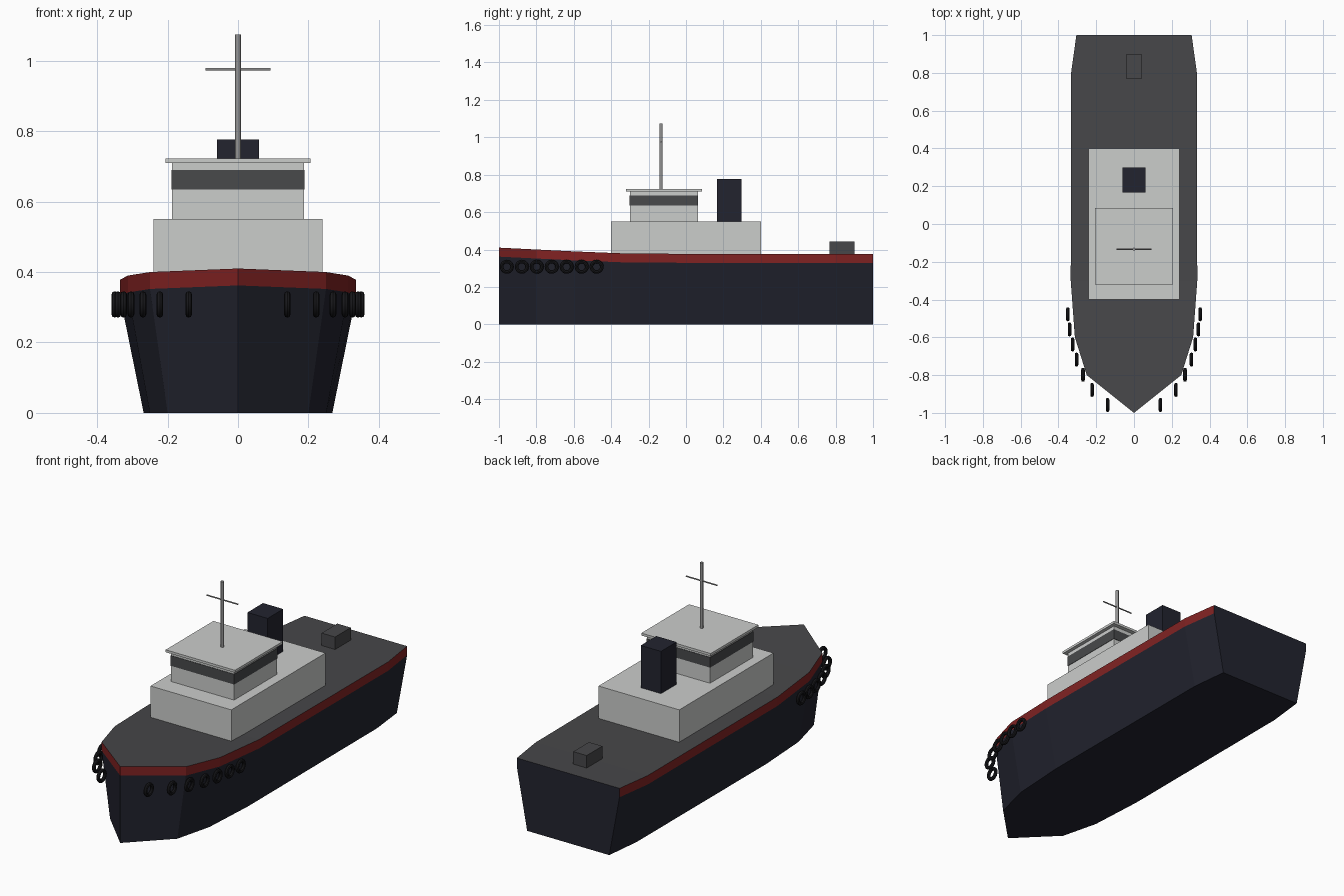
import bpy, bmesh, math
from mathutils import Vector

if "Cube" in bpy.data.objects:
    bpy.data.objects.remove(bpy.data.objects["Cube"], do_unlink=True)


def material(name, r, g, b):
    m = bpy.data.materials.new(name)
    m.use_nodes = True
    m.diffuse_color = (r, g, b, 1)
    m.node_tree.nodes["Principled BSDF"].inputs["Base Color"].default_value = (r, g, b, 1)
    return m


NAVY = material("navy hull", .016, .017, .028)
RED = material("red stripe", .22, .016, .016)
DECK = material("dark grey deck", .063, .063, .067)
WHITE = material("off white", .6, .61, .6)
GLASS = material("window grey", .065, .067, .07)
METAL = material("mast grey", .3, .3, .3)
RUBBER = material("black rubber", .009, .009, .011)


def finish(name, bm, *mats):
    bmesh.ops.remove_doubles(bm, verts=bm.verts, dist=1e-5)
    bmesh.ops.recalc_face_normals(bm, faces=bm.faces)
    mesh = bpy.data.meshes.new(name)
    bm.to_mesh(mesh)
    bm.free()
    for m in mats:
        mesh.materials.append(m)
    obj = bpy.data.objects.new(name, mesh)
    bpy.context.collection.objects.link(obj)
    return obj


def box(name, half_width, y0, y1, z0, z1, mat):
    bm = bmesh.new()
    bmesh.ops.create_cube(bm, size=1)
    for v in bm.verts:
        v.co = Vector((v.co.x * 2 * half_width,
                       (y0 + y1) / 2 + v.co.y * (y1 - y0),
                       (z0 + z1) / 2 + v.co.z * (z1 - z0)))
    return finish(name, bm, mat)


def smooth(obj):
    bpy.ops.object.select_all(action='DESELECT')
    obj.select_set(True)
    bpy.context.view_layer.objects.active = obj
    bpy.ops.object.shade_smooth_by_angle(angle=math.radians(40))


def rod(name, radius, length, loc, rot=(0, 0, 0)):
    bpy.ops.mesh.primitive_cylinder_add(vertices=12, radius=radius, depth=length,
                                        location=loc, rotation=rot)
    obj = bpy.context.object
    obj.name = name
    obj.data.materials.append(METAL)
    smooth(obj)


# Hull: stations of (y, half beam, deck height), lofted from keel to rail
stations = [(-1, 0, .41), (-.8, .25, .40), (-.6, .313, .39), (-.3, .335, .378),
            (.8, .333, .375), (1, .305, .375)]
bm = bmesh.new()
sections = []
for y, w, top in stations:
    half = [(.8 * w, 0), (w, top - .048), (w, top)]
    ring = [(x, z) for x, z in half] + [(-x, z) for x, z in reversed(half)]
    sections.append([bm.verts.new((x, y, z)) for x, z in ring])

# Strip order around a section: side, stripe, deck, stripe, side, bottom
strip_material = [0, 1, 2, 1, 0, 0]
for a, b in zip(sections, sections[1:]):
    for i, slot in enumerate(strip_material):
        j = (i + 1) % len(a)
        face = bm.faces.new((a[i], a[j], b[j], b[i]))
        face.material_index = slot
bm.faces.new(sections[-1])
finish("hull", bm, NAVY, RED, DECK)

# Superstructure
box("deckhouse", .24, -.4, .4, .37, .55, WHITE)
box("wheelhouse", .187, -.3, .063, .55, .712, WHITE)
box("window_band", .189, -.302, .065, .635, .69, GLASS)
box("wheelhouse_roof", .206, -.32, .085, .71, .723, WHITE)
box("funnel", .06, .166, .298, .55, .777, NAVY)
box("winch", .04, .767, .9, .37, .442, DECK)

# Mast and crossbar
rod("mast", .008, .355, (0, -.133, .8975))
rod("mast_crossbar", .0035, .186, (0, -.133, .976), (0, math.pi / 2, 0))

# Tyre fenders around both bows
fender_x = [.14, .222, .27, .304, .325, .341, .35]
for side, label in ((1, "left"), (-1, "right")):
    for i, x in enumerate(fender_x):
        bpy.ops.mesh.primitive_torus_add(
            major_radius=.028, minor_radius=.0095, major_segments=20, minor_segments=8,
            location=(side * x, -.958 + .08 * i, .308), rotation=(0, math.pi / 2, 0))
        tyre = bpy.context.object
        tyre.name = f"{label}_fender_{i + 1}"
        tyre.data.materials.append(RUBBER)
        smooth(tyre)
